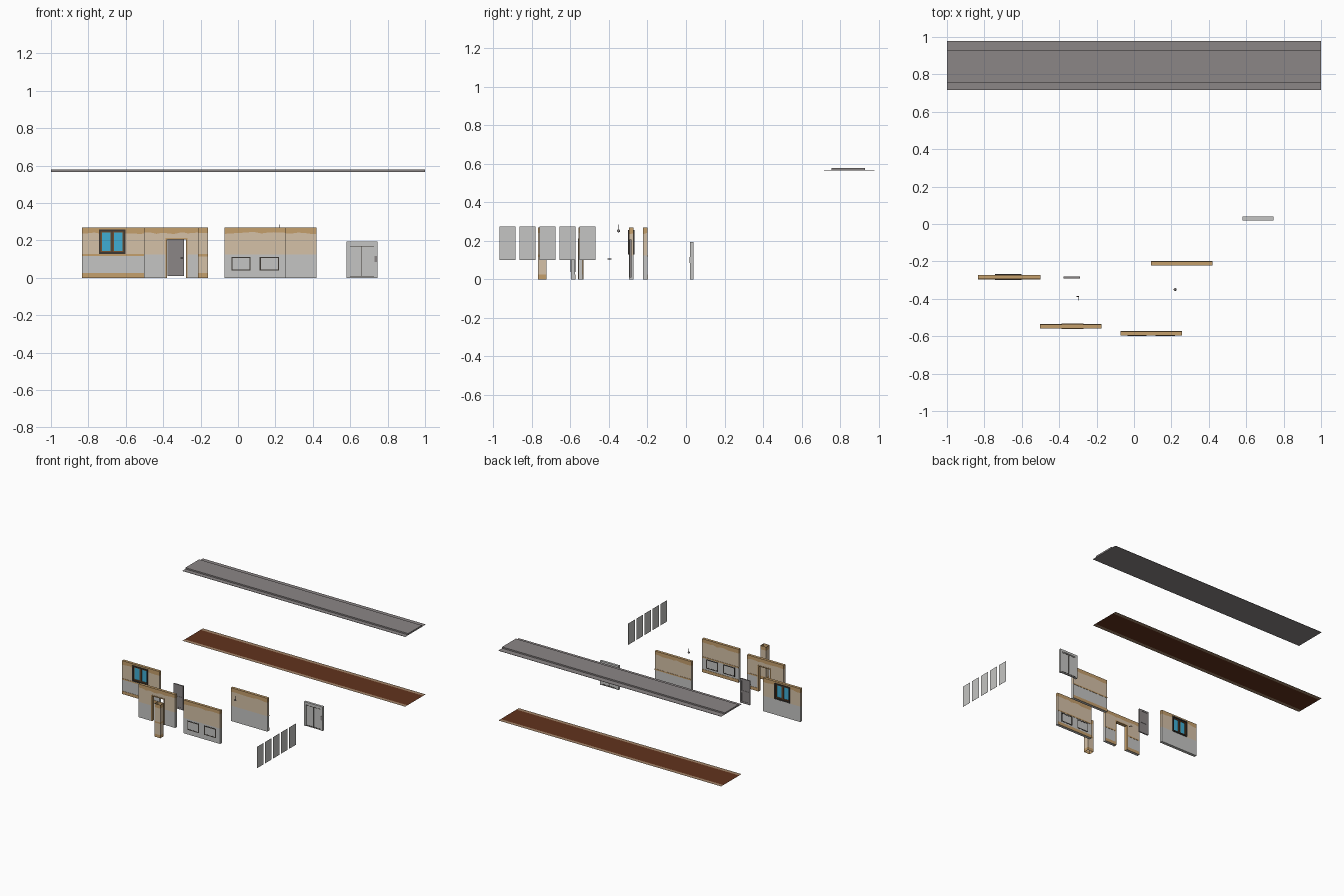
import bpy, bmesh, math, random
from mathutils import Vector

if "Cube" in bpy.data.objects:
    bpy.data.objects.remove(bpy.data.objects["Cube"])
random.seed(4)


def material(name, r, g, b):
    m = bpy.data.materials.new(name)
    m.diffuse_color = (*[(c / 255) ** 2.2 for c in (r, g, b)], 1)
    m.use_nodes = True
    m.node_tree.nodes["Principled BSDF"].inputs["Base Color"].default_value = m.diffuse_color
    return m


GREY = material("light grey", 196, 196, 194)
BEIGE = material("beige plaster", 212, 192, 166)
TAN = material("tan trim", 196, 158, 108)
STONE = material("stone grey", 138, 133, 133)
BROWN = material("floor brown", 98, 54, 34)
EDGE = material("floor edge", 158, 128, 102)
BLUE = material("window blue", 66, 172, 210)
DARK = material("dark metal", 62, 58, 54)
WOOD = material("wood brown", 118, 80, 48)


def finish(bm, name, *mats):
    bmesh.ops.recalc_face_normals(bm, faces=bm.faces)
    me = bpy.data.meshes.new(name)
    bm.to_mesh(me)
    bm.free()
    for m in mats:
        me.materials.append(m)
    o = bpy.data.objects.new(name, me)
    bpy.context.collection.objects.link(o)
    return o


def box_bm(x0, x1, y0, y1, z0, z1):
    bm = bmesh.new()
    bmesh.ops.create_cube(bm, size=1)
    for v in bm.verts:
        v.co = Vector(((x0 + x1) / 2 + v.co.x * (x1 - x0),
                       (y0 + y1) / 2 + v.co.y * (y1 - y0),
                       (z0 + z1) / 2 + v.co.z * (z1 - z0)))
    return bm


def box(name, mat, *b):
    return finish(box_bm(*b), name, mat)


def cut(bm, axis, value):
    n, p = Vector((0, 0, 0)), Vector((0, 0, 0))
    n[axis], p[axis] = 1, value
    bmesh.ops.bisect_plane(bm, geom=bm.verts[:] + bm.edges[:] + bm.faces[:],
                           plane_co=p, plane_no=n)


def frame(name, mat, x0, x1, y0, y1, z0, z1, t, sill=True):
    box(name + "_left", mat, x0, x0 + t, y0, y1, z0, z1)
    box(name + "_right", mat, x1 - t, x1, y0, y1, z0, z1)
    box(name + "_top", mat, x0 + t, x1 - t, y0, y1, z1 - t, z1)
    if sill:
        box(name + "_sill", mat, x0 + t, x1 - t, y0, y1, z0, z0 + t)


# Walls: grey dado, plaster and ragged tan top band, with optional openings
H, DADO, BAND = 0.27, 0.125, 0.24


def wall(name, x0, x1, y0, y1, trim_front, hole=None, gap=None):
    bm = box_bm(x0, x1, y0, y1, 0, H)
    for z in (DADO, BAND):
        cut(bm, 2, z)
    for i in range(1, 10):
        cut(bm, 0, x0 + (x1 - x0) * i / 10)
    if hole:
        for axis, v in ((0, hole[0]), (0, hole[1]), (2, hole[2]), (2, hole[3])):
            cut(bm, axis, v)
    gone = []
    for f in bm.faces:
        c = f.calc_center_median()
        f.material_index = 0 if c.z < DADO else 1 if c.z < BAND else 2
        if hole and hole[0] < c.x < hole[1] and hole[2] - 0.02 < c.z < hole[3]:
            gone.append(f)
    if gone:
        bmesh.ops.delete(bm, geom=gone, context='FACES')
    for v in bm.verts:
        if abs(v.co.z - BAND) < 1e-4:
            v.co.z += random.uniform(-0.006, 0.004)
    finish(bm, name, GREY, BEIGE, TAN)
    # Rail and skirting on the room side, broken at a doorway
    ya, yb = (y0 - 0.002, y0) if trim_front else (y1, y1 + 0.002)
    spans = [(x0, gap[0]), (gap[1], x1)] if gap else [(x0, x1)]
    for a, b in spans:
        box(name + "_rail", TAN, a, b, ya, yb, 0.117, 0.127)
        box(name + "_skirting", TAN, a, b, ya, yb, 0, 0.025)


# Wall with a blue casement window
wall("window_wall", -0.835, -0.5, -0.295, -0.273, True, (-0.738, -0.605, 0.133, 0.253))
frame("window_frame", DARK, -0.743, -0.602, -0.30, -0.268, 0.128, 0.257, 0.009)
for a, b in ((-0.734, -0.675), (-0.670, -0.611)):
    frame("casement", WOOD, a, b, -0.292, -0.276, 0.137, 0.248, 0.007)
    box("window_pane", BLUE, a + 0.007, b - 0.007, -0.286, -0.282, 0.144, 0.241)
box("window_mullion", DARK, -0.675, -0.670, -0.296, -0.272, 0.137, 0.248)

# Wall with a doorway
wall("doorway_wall", -0.502, -0.174, -0.558, -0.536, False,
     (-0.383, -0.275, 0.0, 0.208), (-0.388, -0.27))
frame("door_frame", TAN, -0.388, -0.27, -0.561, -0.533, 0, 0.212, 0.008, False)

# Plain wall and wall with two low openings
wall("plain_wall", 0.092, 0.42, -0.222, -0.2, False)
wall("vent_wall", -0.072, 0.257, -0.597, -0.575, False)
for cx in (0.016, 0.168):
    frame("vent_frame", DARK, cx - 0.052, cx + 0.052, -0.599, -0.573, 0.038, 0.112, 0.007)
    box("vent_panel", GREY, cx - 0.045, cx + 0.045, -0.598, -0.574, 0.045, 0.105)

# Room door with recessed panels on both sides
box("door_leaf", STONE, -0.376, -0.289, -0.290, -0.284, 0.01, 0.207)
for y0, y1 in ((-0.292, -0.29), (-0.284, -0.282)):
    frame("door_stile", STONE, -0.376, -0.289, y0, y1, 0.01, 0.207, 0.014)
    box("door_crossrail", STONE, -0.362, -0.303, y0, y1, 0.095, 0.112)

# Loose door handle
box("handle_lever", DARK, -0.307, -0.293, -0.389, -0.386, 0.104, 0.108)
box("handle_spindle", DARK, -0.296, -0.293, -0.408, -0.386, 0.104, 0.108)

# Hollow pillar with bands
bm = box_bm(-0.213, -0.16, -0.768, -0.724, 0, H)
for z in (0.025, 0.115, 0.128, BAND):
    cut(bm, 2, z)
bmesh.ops.delete(bm, geom=[f for f in bm.faces if abs(f.normal.z) > 0.9], context='FACES')
for f in bm.faces:
    z = f.calc_center_median().z
    f.material_index = int(z < 0.025 or 0.115 < z < 0.128 or z > BAND)
finish(bm, "pillar", BEIGE, TAN)

# Hanging bulb
bm = bmesh.new()
bmesh.ops.create_uvsphere(bm, u_segments=12, v_segments=8, radius=0.008)
bmesh.ops.translate(bm, verts=bm.verts, vec=(0.22, -0.35, 0.252))
bulb = finish(bm, "bulb", STONE)
for p in bulb.data.polygons:
    p.use_smooth = True
box("bulb_cord", DARK, 0.2185, 0.2215, -0.3515, -0.3485, 0.258, 0.285)

# Double lift door
box("lift_door_back", GREY, 0.58, 0.745, 0.024, 0.036, 0, 0.195)
for y0, y1 in ((0.02, 0.024), (0.036, 0.039)):
    frame("lift_door_frame", GREY, 0.58, 0.745, y0, y1, 0, 0.195, 0.018, False)
for y0, y1 in ((0.0225, 0.024), (0.036, 0.0375)):
    box("lift_door_seam", DARK, 0.661, 0.664, y0, y1, 0.01, 0.168)
    box("lift_door_lintel_line", DARK, 0.598, 0.727, y0, y1, 0.168, 0.171)
    box("lift_door_threshold", DARK, 0.598, 0.727, y0, y1, 0.006, 0.01)
box("lift_button_plate", STONE, 0.730, 0.742, 0.0185, 0.02, 0.085, 0.117)

# Row of thin sheets
for i in range(5):
    y = -0.968 + i * 0.104
    box("thin_sheet", GREY, 0.8465, 0.8475, y, y + 0.083, 0.102, 0.275)

# Long floor with paler borders
bm = bmesh.new()
ys = (0.716, 0.746, 0.948, 0.978)
for i in range(3):
    vs = [bm.verts.new((x, y, 0)) for x, y in
          ((-1, ys[i]), (1, ys[i]), (1, ys[i + 1]), (-1, ys[i + 1]))]
    bm.faces.new(vs).material_index = int(i != 1)
finish(bm, "long_floor", BROWN, EDGE)

# Long ceiling: raised centre with thin side flanges
box("ceiling_centre", STONE, -1, 1, 0.754, 0.93, 0.566, 0.579)
for a, b in ((0.716, 0.754), (0.93, 0.978)):
    box("ceiling_flange", STONE, -1, 1, a, b, 0.566, 0.568)
